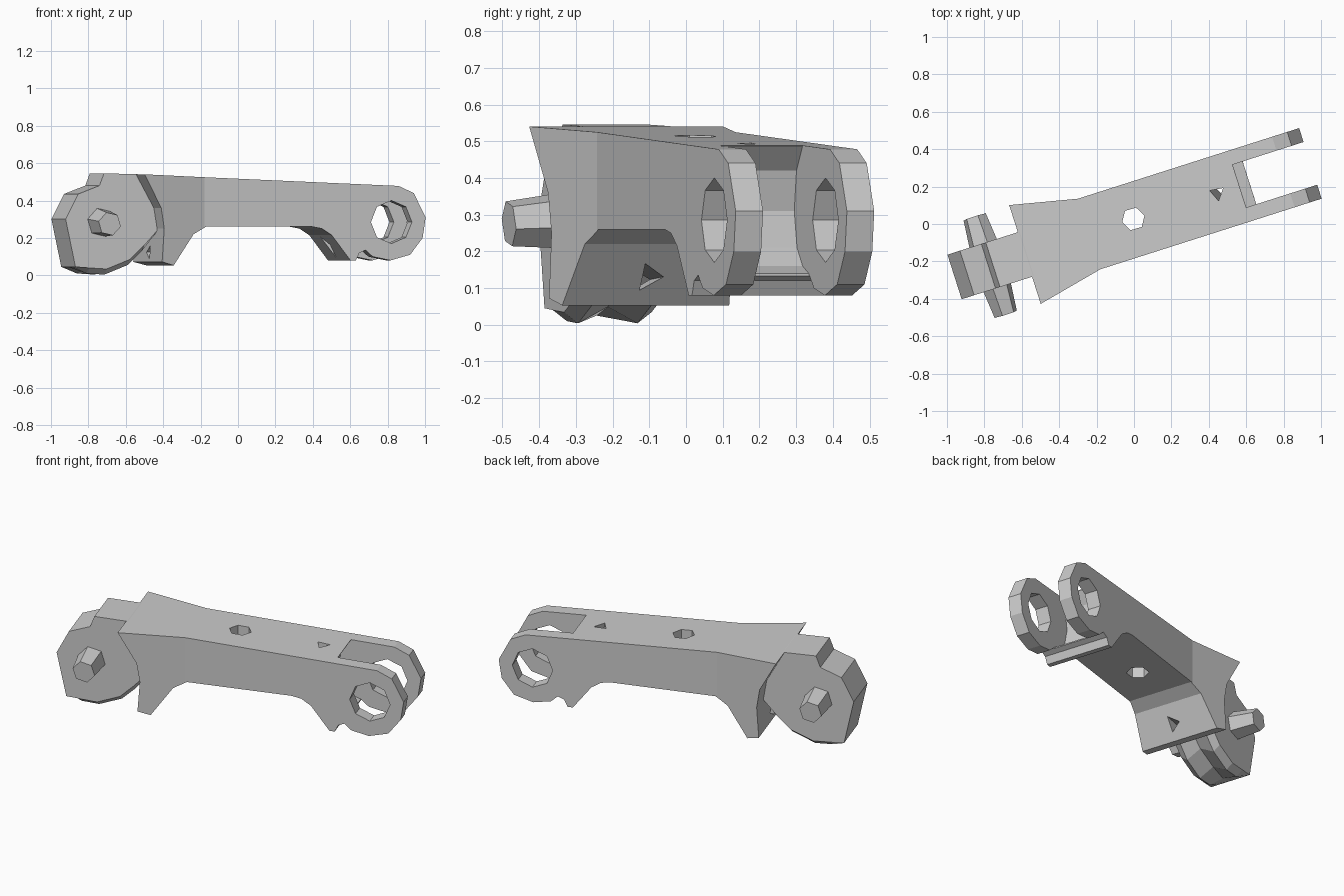
import bpy, bmesh, math
from mathutils import Matrix, Vector

if "Cube" in bpy.data.objects:
    bpy.data.objects.remove(bpy.data.objects["Cube"])

# Local frame: link runs along u (x), width along v (y); whole part is turned about z
TURN = math.radians(17.7)
MID = 0.022          # centre line offset across the width
PIVOT_Z = 0.285


def finish(bm, name):
    bmesh.ops.recalc_face_normals(bm, faces=bm.faces[:])
    me = bpy.data.meshes.new(name)
    bm.to_mesh(me)
    bm.free()
    ob = bpy.data.objects.new(name, me)
    bpy.context.collection.objects.link(ob)
    ob.rotation_euler.z = TURN
    return ob


def loft(sections):
    """Skin between side profiles [(v, [(u, z), ...]), ...] and cap both ends."""
    bm = bmesh.new()
    rings = [[bm.verts.new((u, v + MID, z)) for u, z in pts] for v, pts in sections]
    n = len(rings[0])
    for a, b in zip(rings, rings[1:]):
        for i in range(n):
            j = (i + 1) % n
            bm.faces.new((a[i], a[j], b[j], b[i]))
    bm.faces.new(rings[0])
    bm.faces.new(rings[-1])
    return bm


def rod(p, q, r1, r2, sides, roll=0.0):
    """Tapered rod between two local points."""
    p, q = Vector(p), Vector(q)
    d = q - p
    m = Matrix.Translation((p + q) / 2) @ d.to_track_quat('Z', 'Y').to_matrix().to_4x4() @ Matrix.Rotation(roll, 4, 'Z')
    bm = bmesh.new()
    bmesh.ops.create_cone(bm, cap_ends=True, segments=sides, radius1=r1, radius2=r2,
                          depth=d.length, matrix=m)
    return bm


def cut(target, bm):
    c = finish(bm, "cutter")
    c.hide_render = True
    mod = target.modifiers.new("cut", 'BOOLEAN')
    mod.operation = 'DIFFERENCE'
    mod.solver = 'EXACT'
    mod.object = c
    bpy.context.view_layer.objects.active = target
    bpy.ops.object.modifier_apply(modifier=mod.name)
    bpy.data.objects.remove(c)


# Main arm: side profile, flared towards the socket end
arm = [(-.605, .54), (.845, .478), (.93, .44), (.997, .31), (.98, .20), (.91, .11),
       (.80, .08), (.70, .10), (.66, .135), (.625, .12), (.605, .08), (.575, .08),
       (.47, .215), (.415, .25), (.36, .26), (-.235, .26), (-.31, .22), (-.43, .053),
       (-.50, .072), (-.487, .25), (-.505, .36)]
bm = loft([(-.198, arm), (.198, arm)])
bmesh.ops.bisect_plane(bm, geom=bm.verts[:] + bm.edges[:] + bm.faces[:],
                       plane_co=(-.245, 0, 0), plane_no=(1, 0, 0))
for v in bm.verts:
    flare = max(0, -.245 - v.co.x) * .22
    v.co.y += math.copysign(flare, v.co.y - MID)
body = finish(bm, "link_arm")

# Fork slot with a hollowed end wall
slot = [(.60, .60), (.598, .485), (.545, .42), (.525, .31), (.55, .21), (.60, .16),
        (.655, .14), (.66, .0), (1.1, .0), (1.1, .60)]
cut(body, loft([(-.12, slot), (.12, slot)]))
# Fork pivot hole
cut(body, rod((.805, -.5, PIVOT_Z), (.805, .5, PIVOT_Z), .115, .115, 8))
# Centre hole, cord hole in the fork leg, cord hole in the socket leg
cut(body, rod((.005, .027, 0), (.005, .027, .8), .062, .062, 6, .5))
cut(body, rod((.53, MID, .05), (.46, MID, .60), .042, .042, 3, .4))
cut(body, rod((-.30, .015, .135), (-.55, .015, .12), .04, .04, 3, math.pi / 2))

# Hinge tongue: rounded plate with a groove along its underside
edge = [(-1.0, .30), (-.93, .435), (-.81, .48), (-.785, .545), (-.60, .541), (-.45, .50),
        (-.45, .28), (-.56, .13), (-.64, .055), (-.77, .004), (-.87, .01), (-.945, .045)]
lift = [0, 0, 0, 0, 0, 0, 0, .03, .045, .045, .015, 0]
groove = [(u, z + d) for (u, z), d in zip(edge, lift)]
inset = [(u, z + (.03 if d else 0)) for (u, z), d in zip(edge, lift)]
finish(loft([(-.125, inset), (-.085, edge), (0, groove), (.085, edge), (.125, inset)]),
       "hinge_tongue")

# Hinge pins on both sides of the tongue
for side, name in ((-1, "hinge_pin_front"), (1, "hinge_pin_back")):
    finish(rod((-.80, MID + side * .09, PIVOT_Z), (-.80, MID + side * .273, PIVOT_Z - .01),
               .082, .064, 6, .3), name)
